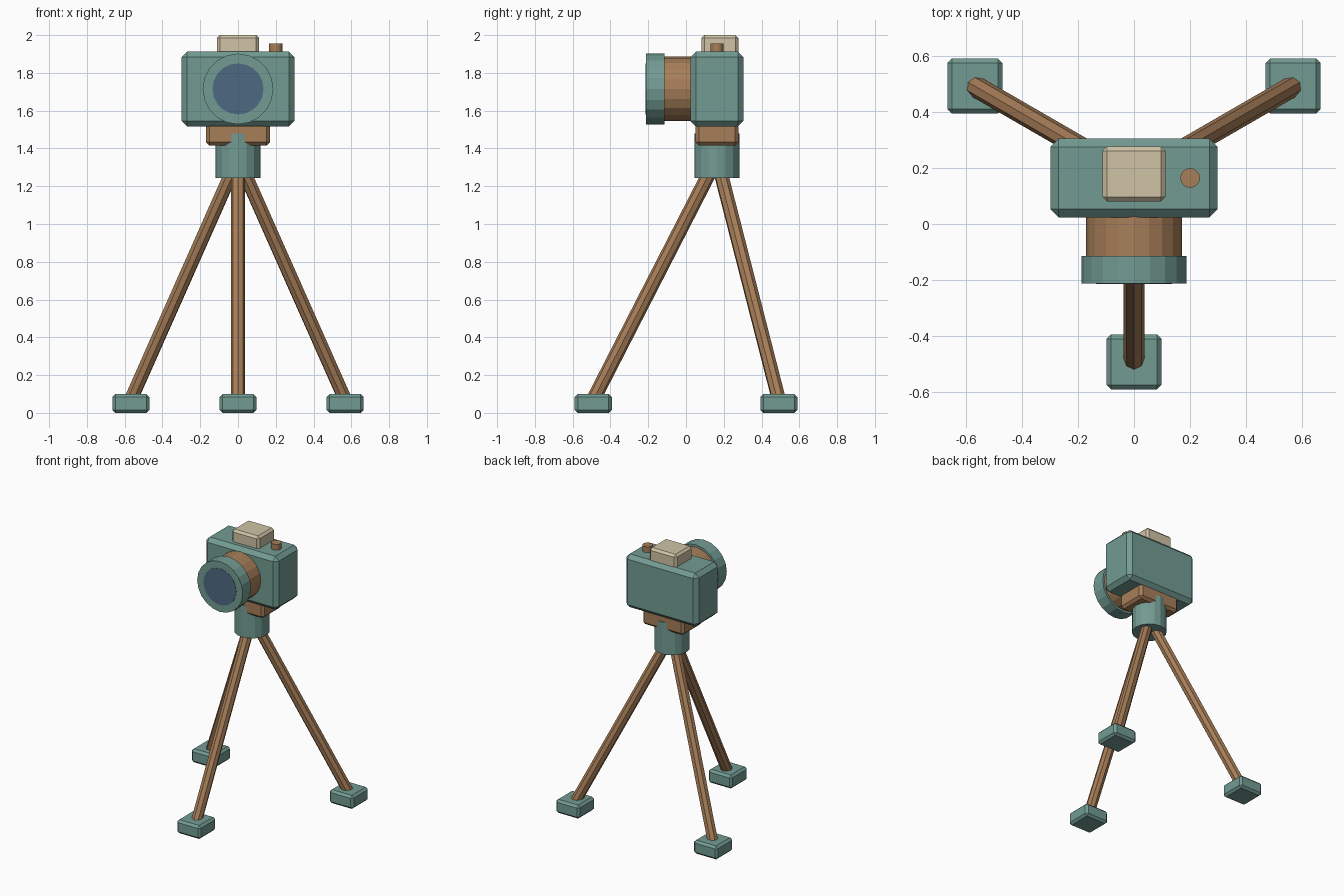
import bpy
from math import radians, cos, sin
from mathutils import Vector

if "Cube" in bpy.data.objects:
    bpy.data.objects.remove(bpy.data.objects["Cube"])

CY = 0.164          # y of the tripod axis
LENS_Z = 1.715      # height of the lens axis


def material(name, rgb):
    m = bpy.data.materials.new(name)
    m.diffuse_color = (*rgb, 1)
    m.use_nodes = True
    m.node_tree.nodes["Principled BSDF"].inputs["Base Color"].default_value = m.diffuse_color
    return m


TEAL = material("teal", (0.17, 0.33, 0.29))
BROWN = material("brown", (0.39, 0.21, 0.10))
CREAM = material("cream", (0.63, 0.55, 0.38))
BLUE = material("blue_glass", (0.076, 0.144, 0.223))


def box(name, centre, size, bevel, mat):
    bpy.ops.mesh.primitive_cube_add(size=1, location=centre)
    o = bpy.context.object
    o.name = name
    o.scale = size
    bpy.ops.object.transform_apply(location=False, rotation=False, scale=True)
    b = o.modifiers.new("chamfer", 'BEVEL')
    b.width, b.segments = bevel, 1
    o.data.materials.append(mat)
    return o


def rod(name, a, b, radius, sides, mat):
    a, b = Vector(a), Vector(b)
    d = b - a
    bpy.ops.mesh.primitive_cylinder_add(vertices=sides, radius=radius,
                                        depth=d.length, location=(a + b) / 2)
    o = bpy.context.object
    o.name = name
    o.rotation_euler = d.to_track_quat('Z', 'Y').to_euler()
    o.data.materials.append(mat)
    return o


# Camera body with viewfinder block and shutter button
box("camera_body", (0, CY, 1.714), (0.596, 0.28, 0.396), 0.029, TEAL)
box("viewfinder", (0, 0.179, 1.945), (0.224, 0.196, 0.11), 0.016, CREAM)
rod("shutter_button", (0.2, CY, 1.89), (0.2, CY, 1.955), 0.035, 16, BROWN)

# Lens: barrel, front ring and glass
rod("lens_barrel", (0, 0.06, LENS_Z), (0, -0.13, LENS_Z), 0.171, 20, BROWN)
rod("lens_ring", (0, -0.114, LENS_Z), (0, -0.212, LENS_Z), 0.187, 20, TEAL)
rod("lens_glass", (0, -0.16, LENS_Z), (0, -0.214, LENS_Z), 0.135, 20, BLUE)

# Mounting plate and tripod neck
box("mount_plate", (0, CY, 1.475), (0.34, 0.226, 0.12), 0.018, BROWN)
rod("tripod_neck", (0, CY, 1.243), (0, CY, 1.48), 0.12, 16, TEAL)

# Three splayed legs, each ending in a chamfered foot
for label, deg in (("front", -90), ("back_right", 30), ("back_left", 150)):
    c, s = cos(radians(deg)), sin(radians(deg))
    rod(label + "_leg", (0.03 * c, CY + 0.03 * s, 1.29),
        (0.655 * c, CY + 0.655 * s, 0.07), 0.038, 8, BROWN)
    box(label + "_foot", (0.655 * c, CY + 0.655 * s, 0.05),
        (0.196, 0.196, 0.1), 0.016, TEAL)
